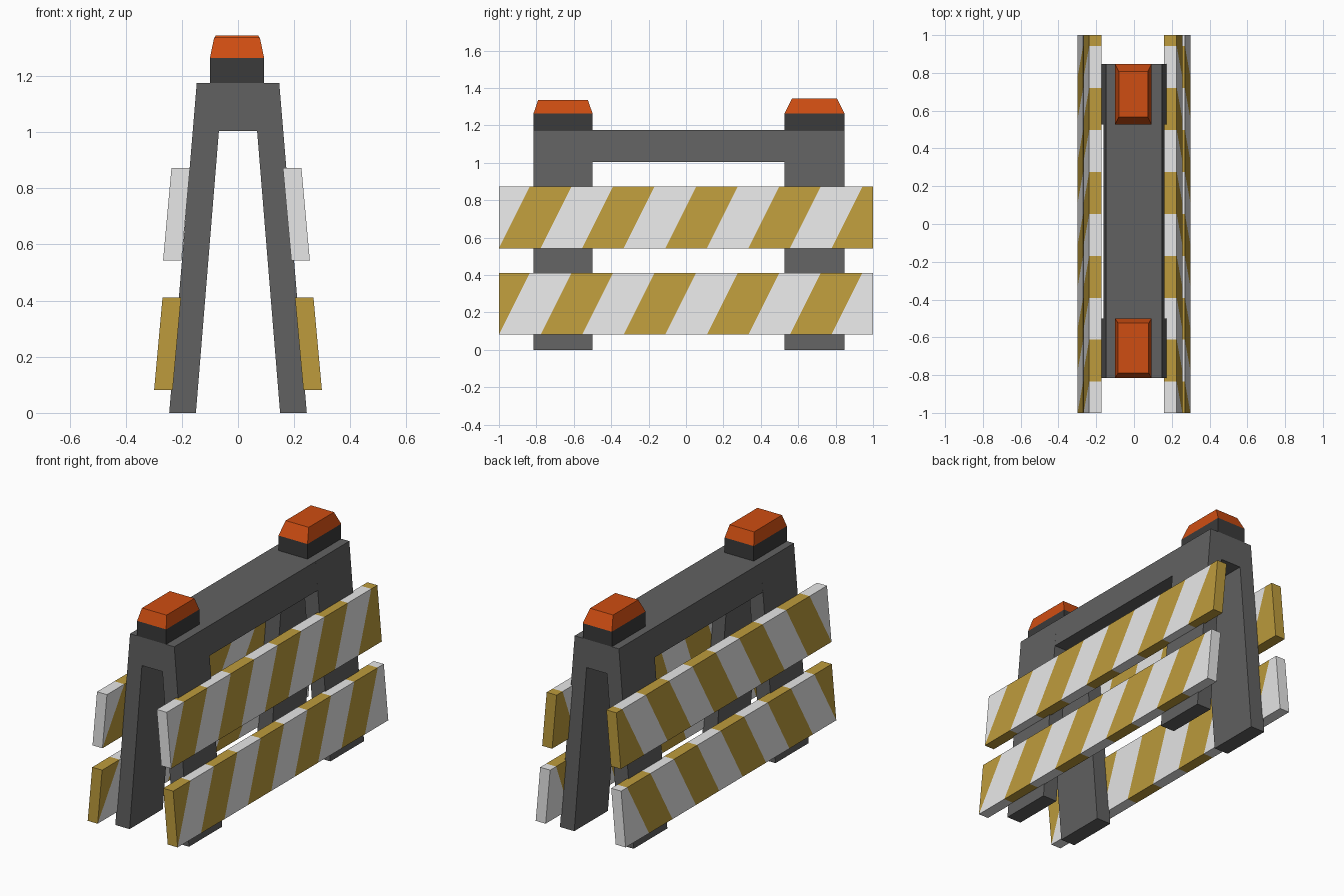
import bpy
import bmesh
import math
from mathutils import Vector

cube = bpy.data.objects.get("Cube")
if cube:
    bpy.data.objects.remove(cube, do_unlink=True)


def material(name, rgb):
    mat = bpy.data.materials.new(name)
    mat.use_nodes = True
    colour = (*rgb, 1)
    mat.diffuse_color = colour
    mat.node_tree.nodes["Principled BSDF"].inputs["Base Color"].default_value = colour
    return mat


grey = material("frame grey", (0.12, 0.12, 0.12))
dark = material("lamp base dark", (0.043, 0.043, 0.043))
orange = material("lamp orange", (0.62, 0.075, 0.006))
white = material("board white", (0.8, 0.8, 0.8))
yellow = material("board yellow", (0.51, 0.33, 0.045))


def make_object(name, bm, *mats):
    bmesh.ops.recalc_face_normals(bm, faces=bm.faces)
    mesh = bpy.data.meshes.new(name)
    bm.to_mesh(mesh)
    bm.free()
    for mat in mats:
        mesh.materials.append(mat)
    obj = bpy.data.objects.new(name, mesh)
    bpy.context.collection.objects.link(obj)
    return obj


def prism(profile, y0, y1):
    """Extrude an (x, z) outline from y0 to y1."""
    bm = bmesh.new()
    face = bm.faces.new([bm.verts.new((x, y0, z)) for x, z in profile])
    new = bmesh.ops.extrude_face_region(bm, geom=[face])["geom"]
    verts = [v for v in new if isinstance(v, bmesh.types.BMVert)]
    bmesh.ops.translate(bm, verts=verts, vec=(0, y1 - y0, 0))
    return bm


def mirrored(half):
    return half + [(-x, z) for x, z in reversed(half)]


def frustum(name, bottom, top, z0, z1, mat):
    """Block between two (x0, x1, y0, y1) rectangles."""
    bm = bmesh.new()
    rings = []
    for (x0, x1, y0, y1), z in ((bottom, z0), (top, z1)):
        rings.append([bm.verts.new((x, y, z)) for x, y in
                      ((x0, y0), (x1, y0), (x1, y1), (x0, y1))])
    low, high = rings
    bm.faces.new(low)
    bm.faces.new(high)
    for i in range(4):
        j = (i + 1) % 4
        bm.faces.new((low[i], low[j], high[j], high[i]))
    return make_object(name, bm, mat)


# A-shaped end frames and the beam joining them
FRONT, BACK = (-0.815, -0.5), (0.527, 0.847)
TOP, UNDER = 1.175, 1.005
arch = mirrored([(0.068, UNDER), (0.15, 0), (0.245, 0), (0.147, TOP)])
make_object("front_legs", prism(arch, *FRONT), grey)
make_object("back_legs", prism(arch, *BACK), grey)
beam = mirrored([(0.161, UNDER), (0.147, TOP)])
make_object("top_beam", prism(beam, FRONT[1], BACK[0]), grey)

# Warning lamps: dark base with a tapered orange lens
LAMP_X = (-0.1, 0.093)
for side, (y0, y1), inset_x, inset_y, height in (
        ("front", FRONT, 0.015, 0.025, 1.337), ("back", BACK, 0.02, 0.04, 1.345)):
    x0, x1 = LAMP_X
    base = (x0, x1, y0, y1)
    lens = (x0 + inset_x, x1 - inset_x, y0 + inset_y, y1 - inset_y)
    frustum(side + "_lamp_base", base, base, TOP, 1.265, dark)
    frustum(side + "_lamp_lens", base, lens, 1.265, height, orange)

# Leaning boards, cut into diagonal stripes
STRIPE = 2 / 9
SLANT = 0.5
HEIGHT, THICK, LEAN = 0.33, 0.066, 0.03


def board(name, inner_x, z0, sign, first):
    outline = [(inner_x, z0), (inner_x + THICK, z0),
               (inner_x + THICK - LEAN, z0 + HEIGHT), (inner_x - LEAN, z0 + HEIGHT)]
    bm = prism([(sign * x, z) for x, z in outline], -1, 1)
    for k in range(9):
        bmesh.ops.bisect_plane(
            bm, geom=bm.verts[:] + bm.edges[:] + bm.faces[:], dist=1e-5,
            plane_co=(0, k * STRIPE - 1, z0), plane_no=Vector((0, 1, -SLANT)).normalized())
    for face in bm.faces:
        c = face.calc_center_median()
        stripe = math.floor((c.y + 1 - SLANT * (c.z - z0)) / STRIPE)
        face.material_index = (stripe + first) % 2
    make_object(name, bm, yellow, white)


for side, sign, upper_x in (("left", 1, 0.19), ("right", -1, 0.201)):
    board(side + "_upper_board", upper_x, 0.543, sign, 0)
    board(side + "_lower_board", 0.233, 0.081, sign, 1)
